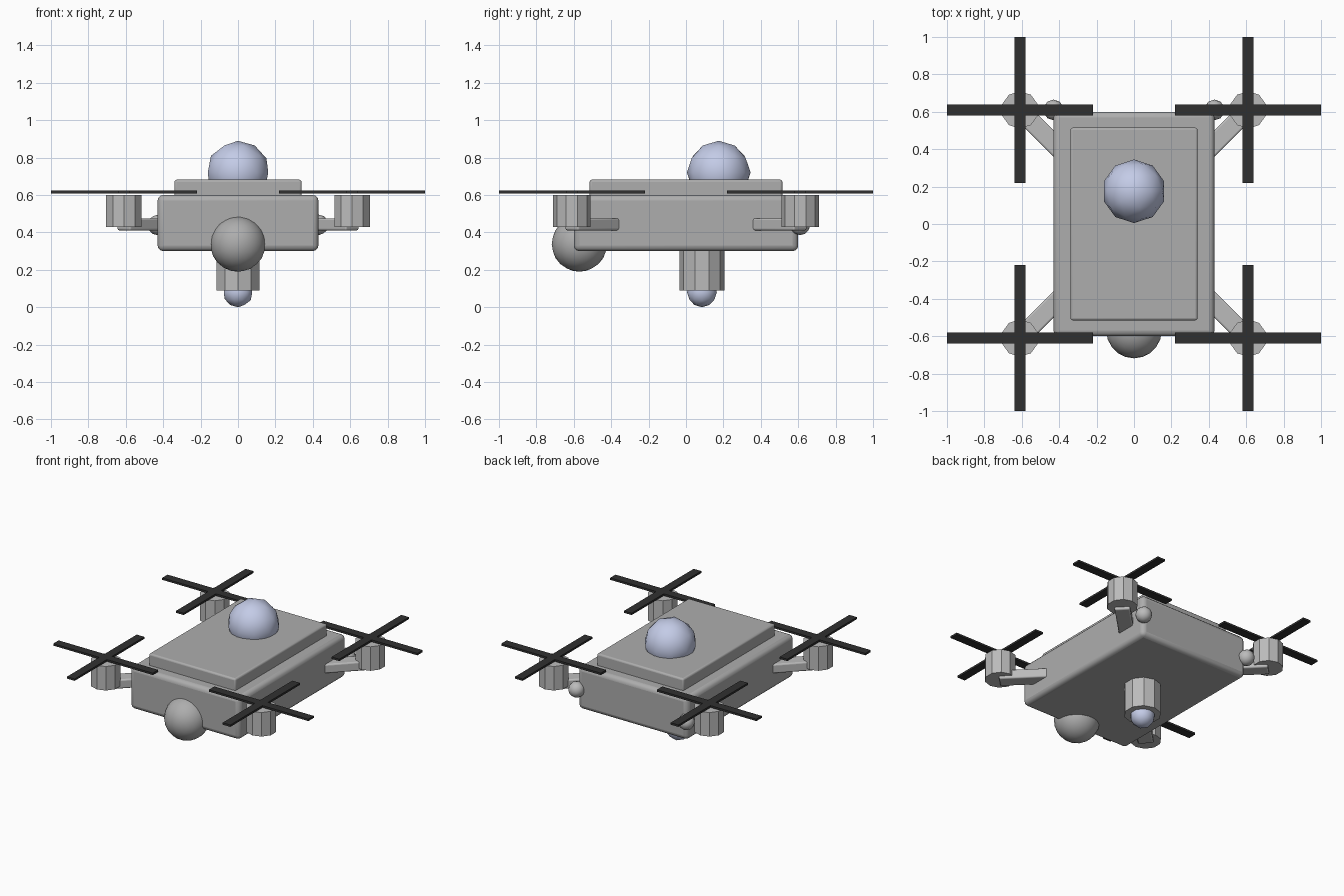
import bpy
import math

cube = bpy.data.objects.get("Cube")
if cube:
    bpy.data.objects.remove(cube, do_unlink=True)


def material(name, color):
    mat = bpy.data.materials.new(name)
    mat.use_nodes = True
    mat.diffuse_color = (*color, 1)
    mat.node_tree.nodes["Principled BSDF"].inputs["Base Color"].default_value = (*color, 1)
    return mat


GREY = material("hull grey", (0.42, 0.42, 0.42))
LIGHT = material("motor grey", (0.5, 0.5, 0.5))
GLASS = material("pale blue glass", (0.55, 0.6, 0.8))
BLACK = material("rotor black", (0.03, 0.03, 0.03))


def finish(name, mat, smooth=True):
    obj = bpy.context.object
    obj.name = name
    obj.data.materials.append(mat)
    if smooth:
        bpy.ops.object.shade_smooth_by_angle(angle=math.radians(30))
    return obj


def box(name, size, loc, mat, bevel=0, turn=0):
    bpy.ops.mesh.primitive_cube_add(size=1, location=loc, rotation=(0, 0, turn))
    obj = bpy.context.object
    obj.scale = size
    bpy.ops.object.transform_apply(location=False, rotation=False, scale=True)
    if bevel:
        mod = obj.modifiers.new("Bevel", "BEVEL")
        mod.width = bevel
        mod.segments = 3
    return finish(name, mat, bool(bevel))


def ball(name, radius, loc, mat, detail=2):
    bpy.ops.mesh.primitive_ico_sphere_add(subdivisions=detail, radius=radius, location=loc)
    return finish(name, mat)


def drum(name, radius, bottom, top, x, y, mat):
    bpy.ops.mesh.primitive_cylinder_add(vertices=10, radius=radius, depth=top - bottom,
                                        location=(x, y, (bottom + top) / 2))
    return finish(name, mat)


# Body, top plate and sensor dome
box("body", (0.86, 1.2, 0.3), (0, 0, 0.45), GREY, 0.03)
box("top_plate", (0.68, 1.03, 0.1), (0, 0, 0.632), GREY, 0.012)
ball("top_dome", 0.17, (0, 0.175, 0.72), GLASS)

# Nose ball and underslung sensor
ball("nose_ball", 0.148, (0, -0.57, 0.338), GREY, 3)
drum("belly_mount", 0.12, 0.09, 0.32, 0, 0.085, LIGHT)
ball("belly_lens", 0.08, (0, 0.085, 0.08), GLASS)

# Arms, motors and crossed rotor blades at the four corners
HUB = 0.61
for end, sy in (("front", -1), ("rear", 1)):
    for side, sx in (("left", 1), ("right", -1)):
        tag = f"{end}_{side}"
        x, y = sx * HUB, sy * HUB
        box(f"{tag}_arm", (0.36, 0.1, 0.065), (sx * 0.485, sy * 0.485, 0.443), LIGHT,
            0.01, sx * sy * math.pi / 4)
        drum(f"{tag}_motor", 0.1, 0.43, 0.6, x, y, LIGHT)
        box(f"{tag}_blade_across", (0.78, 0.06, 0.014), (x, y, 0.616), BLACK)
        box(f"{tag}_blade_along", (0.06, 0.78, 0.014), (x, y, 0.616), BLACK)

# Rear corner lamps
for side, sx in (("left", 1), ("right", -1)):
    ball(f"rear_lamp_{side}", 0.055, (sx * 0.43, 0.61, 0.44), LIGHT)
